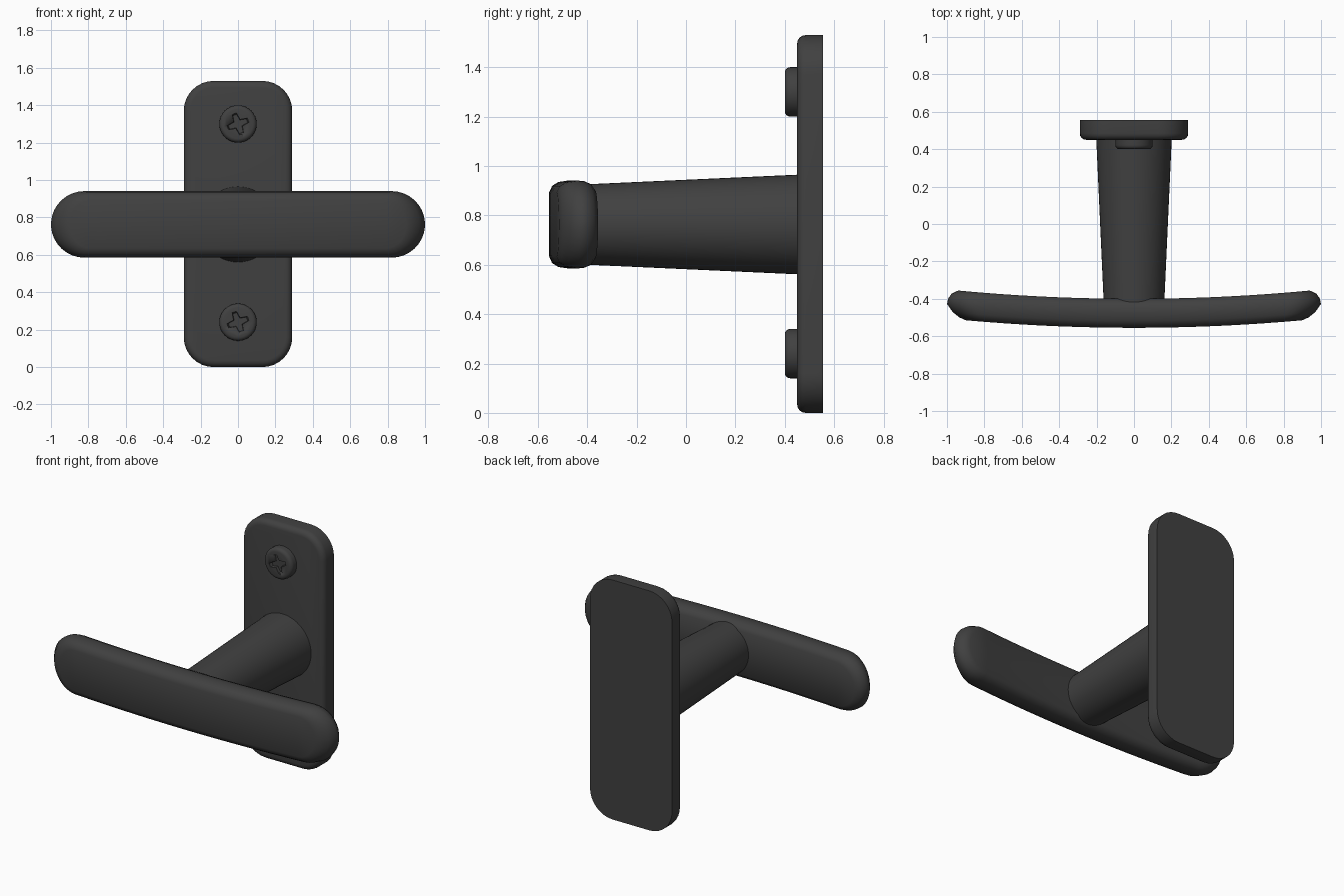
import bpy, bmesh, math
from mathutils import Matrix

if "Cube" in bpy.data.objects:
    bpy.data.objects.remove(bpy.data.objects["Cube"])

CZ = 0.763
TO_FRONT = Matrix.Rotation(math.pi / 2, 4, 'X')   # local z -> -y

dark = bpy.data.materials.new("dark_metal")
dark.diffuse_color = (0.052, 0.052, 0.052, 1)
dark.use_nodes = True
dark.node_tree.nodes["Principled BSDF"].inputs["Base Color"].default_value = dark.diffuse_color


def finish(name, bm, angle=40):
    bmesh.ops.recalc_face_normals(bm, faces=bm.faces[:])
    me = bpy.data.meshes.new(name)
    bm.to_mesh(me)
    bm.free()
    ob = bpy.data.objects.new(name, me)
    bpy.context.collection.objects.link(ob)
    me.materials.append(dark)
    bpy.ops.object.select_all(action='DESELECT')
    ob.select_set(True)
    bpy.context.view_layer.objects.active = ob
    bpy.ops.object.shade_smooth_by_angle(angle=math.radians(angle))
    return ob


def bevel_front(bm, y, offset, segments=4):
    rim = [e for e in bm.edges if all(abs(v.co.y - y) < 1e-4 for v in e.verts)]
    bmesh.ops.bevel(bm, geom=rim, offset=offset, segments=segments,
                    profile=0.5, affect='EDGES')


# wall plate: rounded corners, softened front rim, sharp back
bm = bmesh.new()
bmesh.ops.create_cube(bm, size=1, matrix=Matrix.Translation((0, 0.5025, 0.765))
                      @ Matrix.Diagonal((0.58, 0.105, 1.53, 1)))
corners = [e for e in bm.edges if abs(e.verts[0].co.y - e.verts[1].co.y) > 0.05]
bmesh.ops.bevel(bm, geom=corners, offset=0.16, segments=8, profile=0.5, affect='EDGES')
bevel_front(bm, 0.45, 0.035)
finish("wall_plate", bm)

# tapered stem
bm = bmesh.new()
bmesh.ops.create_cone(bm, cap_ends=True, segments=48, radius1=0.202, radius2=0.162,
                      depth=0.88, matrix=Matrix.Translation((0, 0.02, CZ)) @ TO_FRONT)
finish("stem", bm)

# curved bar: stacked stadium outlines (y, inset in z, inset at the ends), bent back
LAYERS = [(-0.0775, 0.05, 0.10), (-0.065, 0.022, 0.065), (-0.04, 0.006, 0.03),
          (0, 0, 0), (0.03, 0.002, 0.006), (0.058, 0.014, 0.025), (0.0775, 0.04, 0.06)]
N_END, N_MID = 8, 16
bm = bmesh.new()
rings = []
for y, iz, ix in LAYERS:
    h, end, straight = 0.178 - iz, 1.0 - ix, 0.82 - ix * 0.3
    half = []
    for i in range(N_END + 1):
        a = math.pi / 2 * (i + 0.35) / (N_END + 0.35)
        half.append((-straight - (end - straight) * math.cos(a), h * math.sin(a)))
    half += [(-straight + 2 * straight * i / N_MID, h) for i in range(1, N_MID)]
    half += [(-x, z) for x, z in half[N_END::-1]]
    outline = half + [(x, -z) for x, z in reversed(half)]
    rings.append([bm.verts.new((x, y - 0.4775 + 0.05 * x * x, CZ + z)) for x, z in outline])
n = len(rings[0])
for a, b in zip(rings, rings[1:]):
    for i in range(n):
        bm.faces.new((a[i], a[(i + 1) % n], b[(i + 1) % n], b[i]))
for r in (rings[0], rings[-1]):
    for i in range(n // 2 - 1):
        bm.faces.new((r[i], r[i + 1], r[n - 2 - i], r[n - 1 - i]))
finish("curved_bar", bm, 60)

# screws with cross recess
for label, z in (("upper", 1.30), ("lower", 0.24)):
    place = Matrix.Translation((0, 0.435, z)) @ TO_FRONT
    bm = bmesh.new()
    bmesh.ops.create_cone(bm, cap_ends=True, segments=32, radius1=0.1, radius2=0.1,
                          depth=0.07, matrix=place)
    bevel_front(bm, 0.40, 0.022)
    screw = finish(label + "_screw", bm)

    bm = bmesh.new()
    loops = []
    for size, depth in ((1.0, 0.06), (0.75, 0.017)):
        ring = []
        for k in range(4):
            t = math.radians(20 + 90 * k)
            for px, py in ((0.068, -0.014), (0.068, 0.014), (0.022, 0.022)):
                ring.append(bm.verts.new(place @ Matrix.Translation((0, 0, depth)) @ Matrix.Rotation(t, 4, 'Z')
                                         @ Matrix.Scale(size, 4) @ Matrix.Translation((px, py, 0)).to_translation()))
        loops.append(ring)
    for i in range(12):
        j = (i + 1) % 12
        bm.faces.new((loops[0][i], loops[0][j], loops[1][j], loops[1][i]))
    for ring in loops:
        bm.faces.new(ring)
    cutter = finish(label + "_recess_cutter", bm)
    cutter.hide_render = True

    mod = screw.modifiers.new("recess", 'BOOLEAN')
    mod.operation = 'DIFFERENCE'
    mod.object = cutter
    mod.solver = 'EXACT'
    bpy.context.view_layer.objects.active = screw
    bpy.ops.object.modifier_apply(modifier=mod.name)
    bpy.data.objects.remove(cutter)
